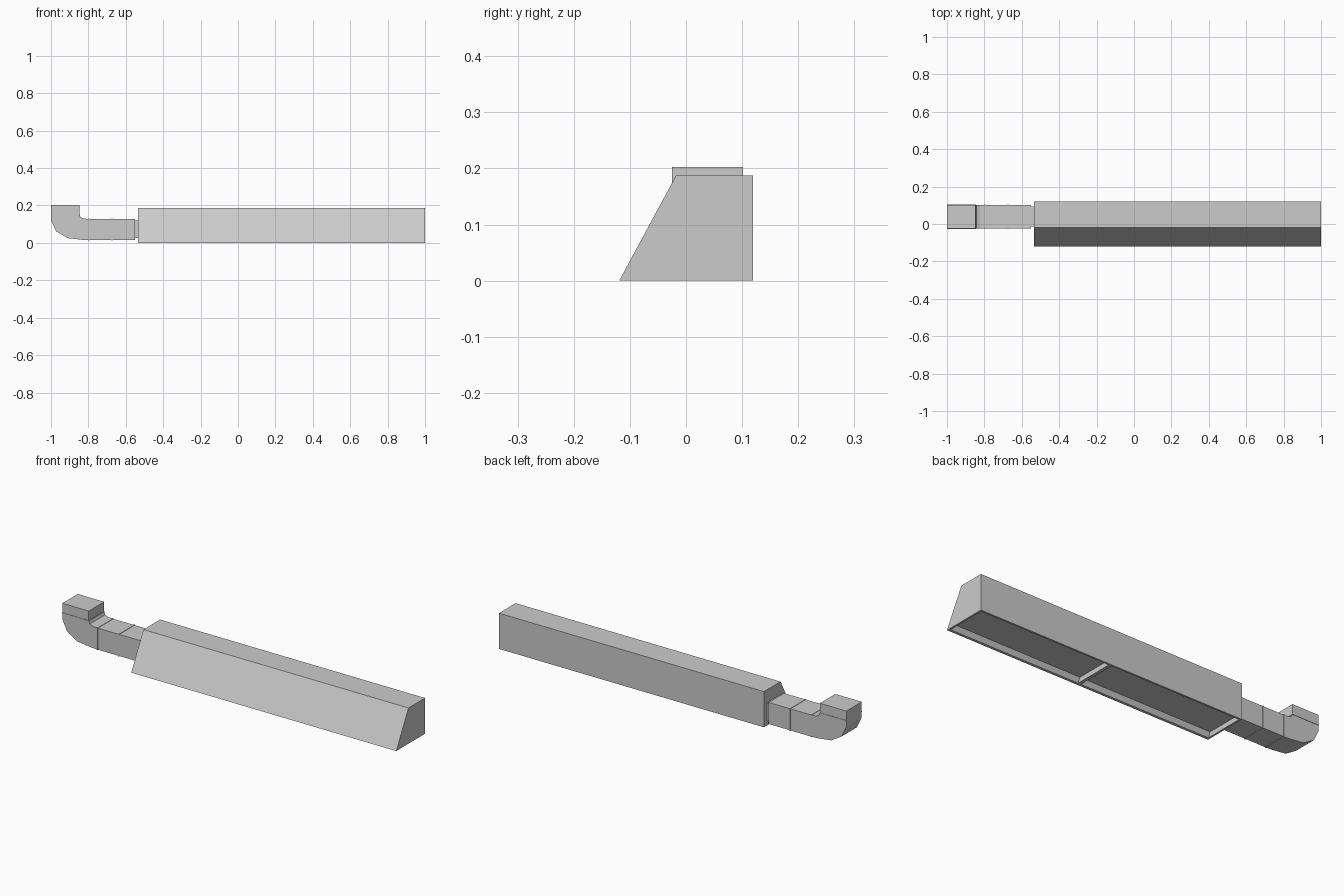
import bpy, bmesh
from mathutils import Vector

if "Cube" in bpy.data.objects:
    bpy.data.objects.remove(bpy.data.objects["Cube"])


def mesh_object(name, bm):
    bmesh.ops.recalc_face_normals(bm, faces=bm.faces)
    me = bpy.data.meshes.new(name)
    bm.to_mesh(me)
    bm.free()
    ob = bpy.data.objects.new(name, me)
    bpy.context.collection.objects.link(ob)
    return ob


def prism(name, profile, to3d, a, b):
    """Extrude a closed 2D profile between the depths a and b."""
    bm = bmesh.new()
    face = bm.faces.new([bm.verts.new(to3d(u, v, a)) for u, v in profile])
    ext = bmesh.ops.extrude_face_region(bm, geom=[face])
    shift = Vector(to3d(0, 0, b)) - Vector(to3d(0, 0, a))
    verts = [g for g in ext["geom"] if isinstance(g, bmesh.types.BMVert)]
    bmesh.ops.translate(bm, verts=verts, vec=shift)
    return mesh_object(name, bm)


def along_x(u, v, d):
    return (d, u, v)


def along_y(u, v, d):
    return (u, d, v)


def box(name, x, y, z):
    return prism(name, [(x[0], z[0]), (x[1], z[0]), (x[1], z[1]), (x[0], z[1])],
                 along_y, *y)


X0, X1 = -0.535, 1.0          # housing ends
MID = (X0 + X1) / 2
Y0, Y1 = -0.025, 0.102        # duct width
Z0, Z1 = 0.015, 0.128         # duct height

# Sloped-front housing
housing = prism("housing", [(-0.119, 0), (0.119, 0), (0.119, 0.187), (-0.018, 0.187)],
                along_x, X0, X1)

# Two shallow recesses in the underside
wall, rib, depth = 0.01, 0.008, 0.025
for i, (a, b) in enumerate([(X0 + wall, MID - rib), (MID + rib, X1 - wall)]):
    cutter = prism(f"recess_cutter_{i}",
                   [(-0.107, -0.02), (0.109, -0.02), (0.109, depth), (-0.092, depth), (-0.105, 0)],
                   along_x, a, b)
    cutter.hide_render = True
    cutter.hide_set(True)
    mod = housing.modifiers.new("recess", "BOOLEAN")
    mod.operation = "DIFFERENCE"
    mod.solver = "EXACT"
    mod.object = cutter

# Narrower collar joining duct and housing
box("duct_collar", (-0.552, X0 + 0.002), (Y0 + 0.012, Y1 - 0.008), (0.025, 0.12))

# Straight duct sections
box("duct_section_inner", (-0.672, -0.55), (Y0, Y1), (Z0, Z1))
box("duct_section_outer", (-0.795, -0.675), (Y0, Y1), (Z0, Z1))

# Faceted elbow
elbow = [(-0.798, Z0), (-0.83, 0.016), (-0.912, 0.026), (-0.972, 0.062), (-1.0, 0.12),
         (-1.0, 0.15), (-0.847, 0.15), (-0.841, 0.137), (-0.823, 0.13), (-0.798, Z1)]
prism("duct_elbow", elbow, along_y, Y0, Y1)

# Upright outlet
box("duct_outlet", (-1.0, -0.847), (Y0, Y1), (0.153, 0.203))

# Thin seam flanges between the sections
e = 0.002
for i, x in enumerate((-0.6735, -0.7965)):
    box(f"seam_flange_{i}", (x - 0.003, x + 0.003), (Y0 - e, Y1 + e), (Z0 - e, Z1 + e))
box("outlet_seam", (-1.0, -0.845), (Y0 - e, Y1 + e), (0.149, 0.154))
